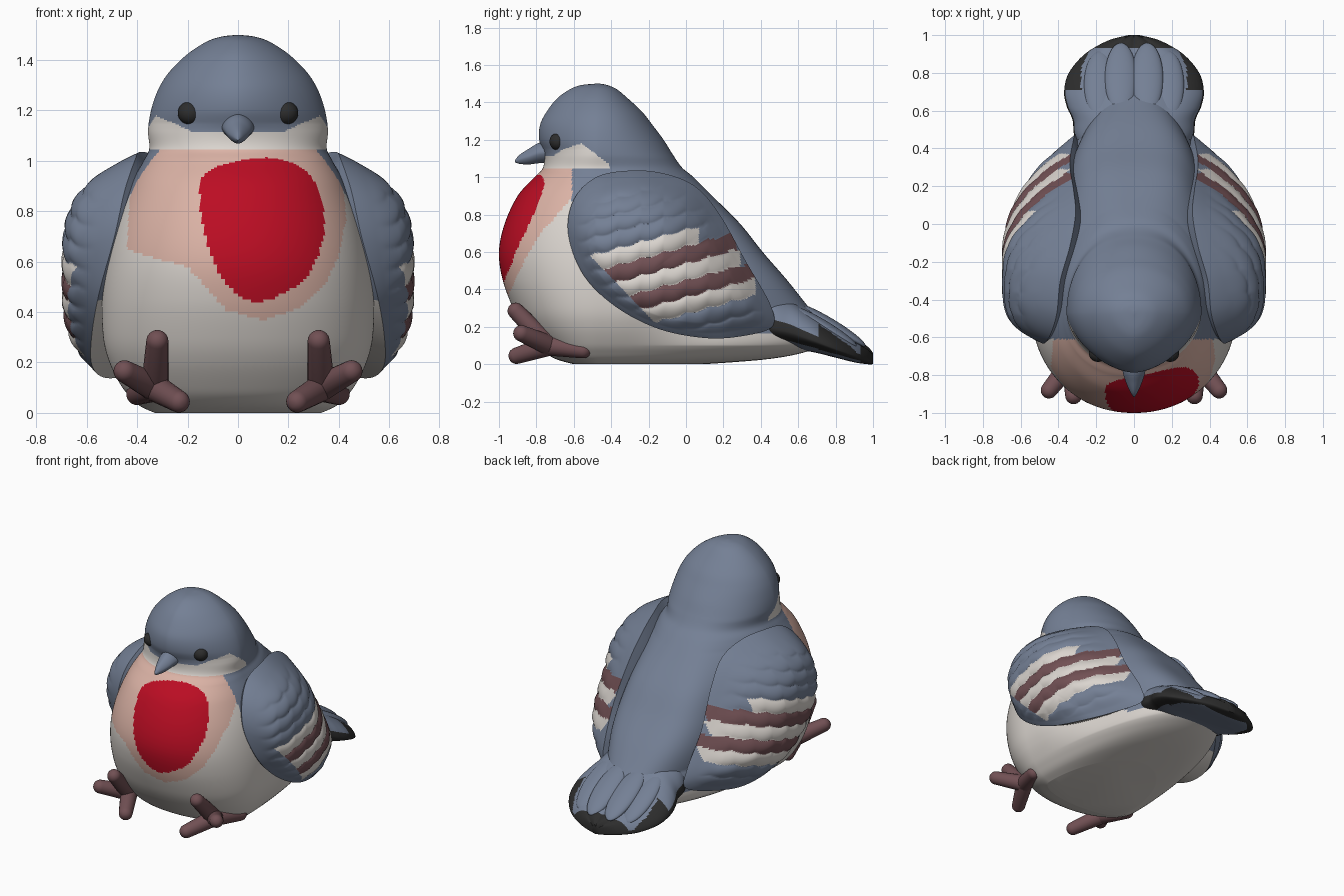
import bpy, bmesh, math
from mathutils import Vector

if "Cube" in bpy.data.objects:
    bpy.data.objects.remove(bpy.data.objects["Cube"])

# ---------- materials (linear colours) ----------
PALETTE = [("slate_blue", (.175, .215, .30)), ("cream_white", (.70, .66, .62)),
           ("soft_pink", (.71, .45, .38)), ("deep_red", (.50, .004, .017)),
           ("brown_maroon", (.165, .08, .088)), ("charcoal", (.026, .026, .026))]
MATS = []
for mat_name, rgb in PALETTE:
    m = bpy.data.materials.new(mat_name)
    m.diffuse_color = (*rgb, 1)
    m.use_nodes = True
    m.node_tree.nodes["Principled BSDF"].inputs["Base Color"].default_value = m.diffuse_color
    MATS.append(m)
BLUE, WHITE, PINK, RED, MAROON, BLACK = range(6)


# ---------- helpers ----------
def clamp(v):
    return min(max(v, 0), 1)


def spline(pts, n, closed=False):
    """Catmull-Rom through pts, n samples per span."""
    k, out = len(pts), []
    for i in range(k if closed else k - 1):
        ids = [i - 1, i, i + 1, i + 2]
        ids = [j % k if closed else min(max(j, 0), k - 1) for j in ids]
        a, b, c, d = [pts[j] for j in ids]
        for s in range(n):
            t = s / n
            out.append(tuple(.5 * (2 * q + (r - p) * t + (2 * p - 5 * q + 4 * r - w) * t * t
                                   + (3 * q - p - 3 * r + w) * t ** 3)
                             for p, q, r, w in zip(a, b, c, d)))
    if not closed:
        out.append(tuple(pts[-1]))
    return out


def inside(poly, x, z):
    hit = False
    for (x0, z0), (x1, z1) in zip(poly, poly[1:] + poly[:1]):
        if (z0 > z) != (z1 > z) and x < x0 + (z - z0) * (x1 - x0) / (z1 - z0):
            hit = not hit
    return hit


def loft(name, rings, rule):
    """Skin closed rings; rule(centre, ring_index) gives the colour."""
    bm = bmesh.new()
    vs = [[bm.verts.new(p) for p in ring] for ring in rings]
    n = len(vs[0])
    for k in range(len(vs) - 1):
        for i in range(n):
            j = (i + 1) % n
            f = bm.faces.new((vs[k][i], vs[k][j], vs[k + 1][j], vs[k + 1][i]))
            f.material_index = rule(f.calc_center_median(), k)
    for ring, k in ((vs[0][::-1], 0), (vs[-1], len(vs) - 1)):
        f = bm.faces.new(ring)
        f.material_index = rule(f.calc_center_median(), k)
    bmesh.ops.recalc_face_normals(bm, faces=bm.faces)
    return finish(name, bm)


def finish(name, bm):
    me = bpy.data.meshes.new(name)
    for f in bm.faces:
        f.smooth = True
    bm.to_mesh(me)
    bm.free()
    for m in MATS:
        me.materials.append(m)
    me.set_sharp_from_angle(angle=math.radians(55))
    ob = bpy.data.objects.new(name, me)
    bpy.context.collection.objects.link(ob)
    return ob


def spow(v, p):
    return math.copysign(abs(v) ** p, v)


def ball(name, loc, scale, mat, tilt=0):
    bm = bmesh.new()
    bmesh.ops.create_uvsphere(bm, u_segments=32, v_segments=20, radius=1)
    for f in bm.faces:
        f.material_index = mat
    ob = finish(name, bm)
    ob.location, ob.scale, ob.rotation_euler = loc, scale, (tilt, 0, 0)


def capsule(name, a, b, r0, r1, mat):
    a, b = Vector(a), Vector(b)
    d = (b - a).normalized()
    u = d.orthogonal().normalized()
    v = d.cross(u)
    prof = [(a, r0, -math.cos(t * math.pi / 12), math.sin(t * math.pi / 12)) for t in range(1, 7)]
    prof += [(b, r1, math.sin(t * math.pi / 12), math.cos(t * math.pi / 12)) for t in range(6)]
    loft(name, [[o + d * r * h + (u * math.cos(g) + v * math.sin(g)) * r * s
                 for g in (i * math.tau / 20 for i in range(20))] for o, r, h, s in prof],
         lambda c, k: mat)


# ---------- body and head: z, front y, back y, half width, rear squareness ----------
BODY = [(0, -.60, .10, .33, 2), (.025, -.69, .42, .385, 2), (.06, -.75, .62, .425, 2),
        (.11, -.80, .74, .465, 2), (.2, -.87, .75, .51, 2.1), (.3, -.925, .66, .535, 2.5),
        (.45, -.98, .54, .54, 3), (.6, -1.0, .41, .525, 3.3), (.75, -.97, .29, .49, 3.3),
        (.9, -.90, .14, .43, 3), (1.0, -.81, .04, .375, 2.5), (1.05, -.765, -.02, .352, 2.2),
        (1.12, -.76, -.07, .357, 2.1), (1.2, -.785, -.12, .345, 2), (1.28, -.78, -.18, .318, 2),
        (1.35, -.745, -.235, .275, 2), (1.42, -.69, -.31, .205, 2), (1.47, -.62, -.37, .13, 2),
        (1.492, -.56, -.42, .07, 2), (1.5, -.48, -.46, .006, 2)]
YC = -.47
rings = []
for z, yf, yb, w, nb in spline(BODY, 13):
    nf = 2.1 - .4 * clamp((z - 1.0) / .15)
    ring = []
    for i in range(220):
        c, s = math.cos(i * math.tau / 220), math.sin(i * math.tau / 220)
        n, reach = (nb, yb - YC) if s > 0 else (nf, YC - yf)
        y = YC + reach * spow(s, 2 / n)
        t = clamp((y + .35) / .55)
        waist = 1 - .25 * t * t * (3 - 2 * t) * clamp((z - .1) / .2) * clamp((1.1 - z) / .15)
        ring.append((w * waist * spow(c, 2 / n), y, z))
    rings.append(ring)

RED_PATCH = spline([(-.13, .95), (0, 1.0), (.15, 1.01), (.27, .96), (.33, .85),
                    (.34, .7), (.28, .55), (.19, .48), (.06, .44), (-.06, .53), (-.13, .7), (-.15, .85)], 4, True)
PINK_PATCH = [(-.33, 1.06), (.36, 1.06), (.41, .95), (.43, .78), (.40, .62), (.34, .5), (.25, .42),
              (.1, .365), (-.05, .41), (-.13, .5), (-.2, .58), (-.32, .61), (-.44, .65), (-.43, .85), (-.38, 1.0)]


def body_colour(c, k):
    x, y, z = c
    if z > 1.045:
        cheek = (z < 1.115 + .45 * max(0, abs(x) - .18) and y < -.41
                 and (y < -.57 or z < 1.19 - .75 * (y + .57)))
        return WHITE if cheek else BLUE
    if y < -.61:
        if inside(RED_PATCH, x, z):
            return RED
        if inside(PINK_PATCH, x, z):
            return PINK
    return BLUE if (z > .82 and y > -.61) or (z > .32 and y > -.2) or (z > .16 and y > .33) else WHITE


loft("body_and_head", rings, body_colour)

# ---------- wings: outline as y, z, x ----------
WING = spline([(-.30, 1.035, .39), (-.48, 1.0, .41), (-.60, .88, .45), (-.63, .70, .49),
               (-.55, .48, .55), (-.38, .31, .58), (-.15, .19, .58), (.1, .14, .53),
               (.3, .15, .43), (.46, .2, .32), (.45, .32, .32), (.32, .55, .34),
               (.18, .8, .32), (.05, .95, .31), (-.12, 1.02, .34)], 17, True)
CY, CZ, NOUT, NIN = -.18, .5, 80, 14
STRIPE_END = [.37, .37, .29, .27, .07]


def feather_row(y, z):
    s = (z - .27 * (y + .1) - .25 + .014 * abs(math.sin(y * 26))) / .09
    return math.floor(s), s - math.floor(s)


def wing_point(y, z, x, r, outer, side):
    py, pz = CY + (y - CY) * r, CZ + (z - CZ) * r
    if outer:
        # the leading edge and shoulder are rounder than the trailing edge
        lead = clamp(.45 - 1.2 * (y - CY)) * (.55 + .45 * clamp((z - .4) / .3))
        px = x + (.687 - x) * (1 - r ** (2.2 + 3 * lead))
        frac = feather_row(py, pz)[1]
        px += .013 * clamp((.92 - r) / .15) * math.sin(math.pi * frac) ** .7
    else:
        px = x + (.2 - x) * (1 - r ** 2)
    return (side * px, py, pz)


def wing_colour(c, k):
    x, y, z = c
    if k >= NOUT:
        return WHITE if z < .45 and y < .3 else BLUE
    row = feather_row(y, z)[0]
    if 0 <= row <= 4 and y + .97 * z > .05 and y < STRIPE_END[row]:
        return MAROON if row % 2 else WHITE
    return BLUE


for side, label in ((1, "left"), (-1, "right")):
    steps = [(.01 + .99 * i / NOUT, True) for i in range(NOUT + 1)]
    steps += [(1 - .98 * i / NIN, False) for i in range(1, NIN + 1)]
    loft(label + "_wing", [[wing_point(*p, r, o, side) for p in WING] for r, o in steps], wing_colour)

# ---------- tail fan: y, half width, bottom z, top z ----------
TAIL = spline([(.3, .22, .12, .5), (.45, .31, .10, .42), (.55, .325, .09, .37), (.62, .355, .075, .32),
               (.7, .37, .06, .26), (.8, .345, .035, .19), (.9, .26, .01, .13),
               (.97, .14, 0, .085), (1.0, .03, 0, .05)], 10)
rings = []
for y, w, z0, z1 in TAIL:
    zc, ring = z0 + .3 * (z1 - z0), []
    for i in range(120):
        c, s = math.cos(i * math.tau / 120), math.sin(i * math.tau / 120)
        ridge = .012 * abs(math.sin(c * math.pi * 2)) * clamp((y - .5) / .2)
        ring.append((w * c, y, zc + s * ((z1 - zc + ridge) if s > 0 else (zc - z0))))
    rings.append(ring)


def tail_colour(c, k):
    x, y, z = c
    _, w, z0, z1 = TAIL[min(k, len(TAIL) - 1)]
    rim = y > .42 and abs(x) > .82 * w and z < z0 + .45 * (z1 - z0)
    corner = y > .71 and abs(x) > .28 - .5 * clamp(y - .83)
    return BLACK if y > .93 or rim or corner else BLUE


loft("tail_fan", rings, tail_colour)
for x, y, z, ln in ((.07, .77, .21, .22), (-.07, .77, .21, .22), (.18, .735, .20, .21), (-.18, .735, .20, .21)):
    ball("tail_feather", (x, y, z), (.085, ln, .035), BLUE, math.radians(-31))

# ---------- beak: y, half width, centre z, half height ----------
BEAK = spline([(-.70, .07, 1.135, .058), (-.78, .06, 1.13, .055), (-.84, .042, 1.11, .042),
               (-.89, .02, 1.095, .024), (-.915, .004, 1.085, .005)], 6)
loft("beak", [[(w * spow(math.cos(a), 1.2), y, zc + h * spow(math.sin(a), 1.2))
               for a in (i * math.tau / 32 for i in range(32))] for y, w, zc, h in BEAK],
     lambda c, k: BLUE)

# ---------- eyes and feet ----------
for side, label in ((1, "left"), (-1, "right")):
    ball(label + "_eye", (side * .19, -.685, 1.19), (.049, .045, .046), BLACK)
    hub = (side * .33, -.73, .10)
    for toe, tip in (("middle", (.32, -.91, .285)), ("outer", (.45, -.88, .165)),
                     ("inner", (.235, -.905, .045)), ("back", (.40, -.55, .075))):
        capsule(f"{label}_{toe}_toe", hub, (side * tip[0], tip[1], tip[2]), .055, .044, MAROON)
